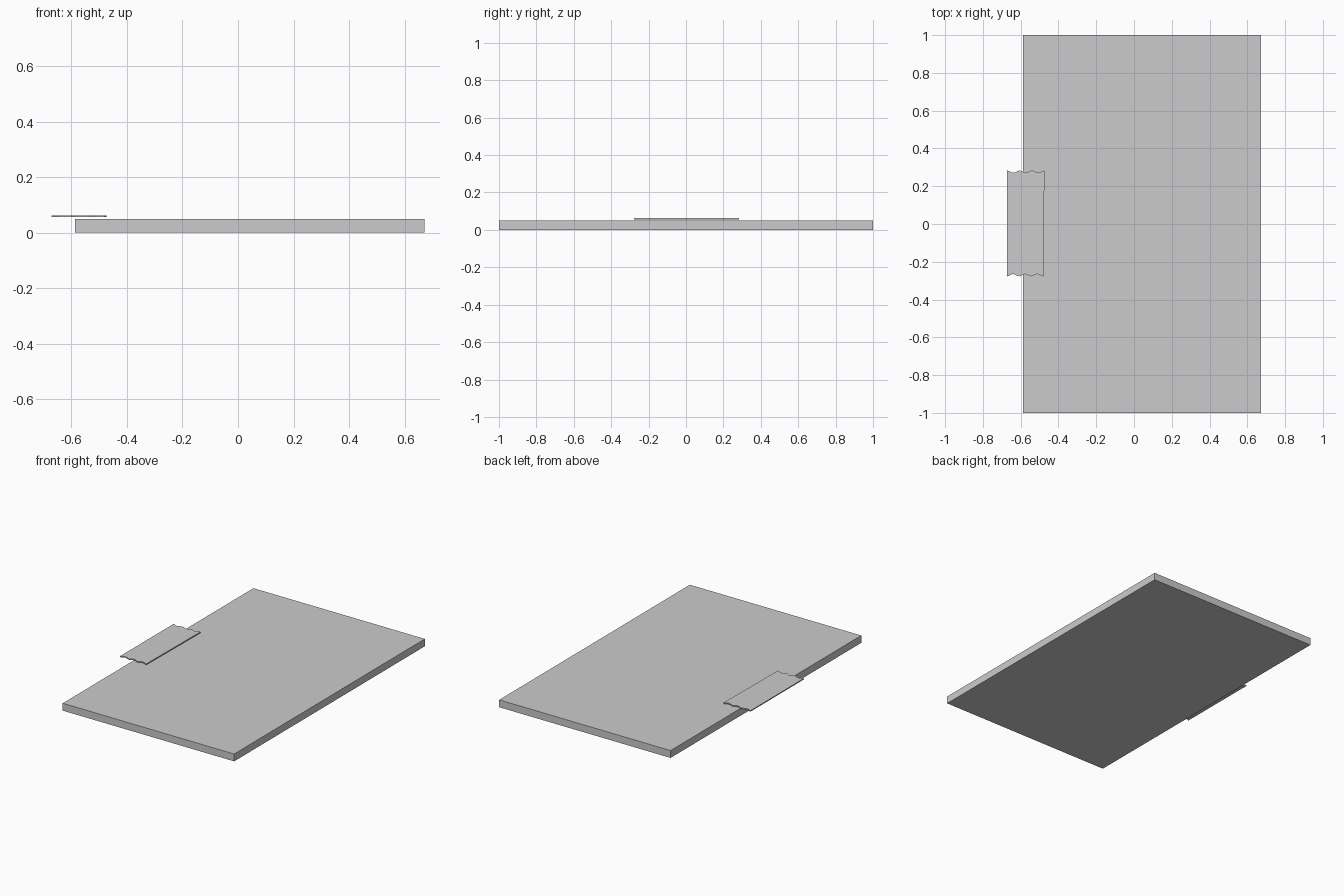
import bpy, bmesh, math

if "Cube" in bpy.data.objects:
    bpy.data.objects.remove(bpy.data.objects["Cube"])


def prism(name, outline, z0, z1):
    """Extrude a counter-clockwise xy outline from z0 up to z1."""
    bm = bmesh.new()
    face = bm.faces.new([bm.verts.new((x, y, z0)) for x, y in outline])
    ext = bmesh.ops.extrude_face_region(bm, geom=[face], use_keep_orig=True)
    for v in ext["geom"]:
        if isinstance(v, bmesh.types.BMVert):
            v.co.z = z1
    bmesh.ops.recalc_face_normals(bm, faces=bm.faces)
    mesh = bpy.data.meshes.new(name)
    bm.to_mesh(mesh)
    bm.free()
    ob = bpy.data.objects.new(name, mesh)
    bpy.context.collection.objects.link(ob)
    return ob


def torn_edge(x0, x1, y, amp, waves=3, steps=24):
    """Wavy torn edge running from x0 to x1."""
    return [(x0 + (x1 - x0) * i / steps,
             y + amp * math.cos(2 * math.pi * waves * i / steps))
            for i in range(steps + 1)]


# Flat rectangular board
prism("board", [(-0.587, -1), (0.672, -1), (0.672, 1), (-0.587, 1)], 0, 0.049)

# Strip of tape with torn ends, floating just above the board's left edge
bottom = torn_edge(-0.672, -0.48, -0.271, -0.006)
top = torn_edge(-0.474, -0.672, 0.277, 0.006)
prism("tape_strip", bottom + top, 0.056, 0.063)
